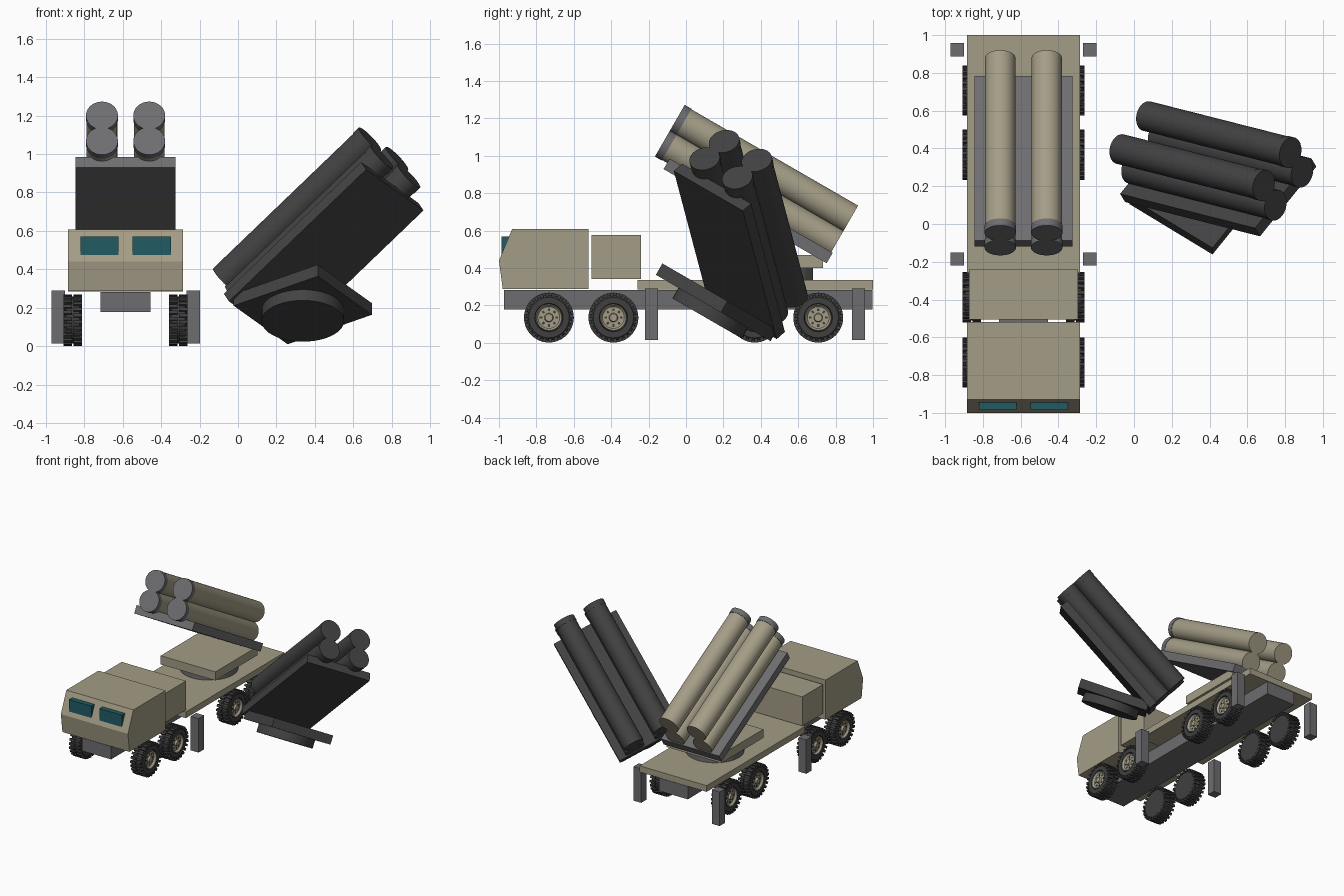
import bpy, bmesh, math
from mathutils import Matrix, Vector

if "Cube" in bpy.data.objects:
    bpy.data.objects.remove(bpy.data.objects["Cube"])


def material(name, r, g, b):
    m = bpy.data.materials.new(name)
    m.use_nodes = True
    m.diffuse_color = (r, g, b, 1)
    m.node_tree.nodes["Principled BSDF"].inputs["Base Color"].default_value = (r, g, b, 1)
    return m


TAN = material("sand paint", 0.37, 0.335, 0.24)
GREY = material("grey metal", 0.155, 0.153, 0.162)
DARK = material("charcoal", 0.055, 0.055, 0.056)
TYRE = material("tyre rubber", 0.05, 0.05, 0.05)
GLASS = material("teal glass", 0.015, 0.105, 0.125)

CX = -0.585  # truck centre line


def finish(name, bm, mats, matrix=Matrix(), smooth=False):
    bmesh.ops.recalc_face_normals(bm, faces=bm.faces)
    mesh = bpy.data.meshes.new(name)
    bm.to_mesh(mesh)
    bm.free()
    for m in mats:
        mesh.materials.append(m)
    ob = bpy.data.objects.new(name, mesh)
    bpy.context.collection.objects.link(ob)
    ob.matrix_world = matrix
    if smooth:
        bpy.ops.object.select_all(action="DESELECT")
        ob.select_set(True)
        bpy.context.view_layer.objects.active = ob
        bpy.ops.object.shade_smooth_by_angle(angle=math.radians(35))
    return ob


def add_box(bm, center, size, turn=Matrix()):
    bmesh.ops.create_cube(bm, size=1, matrix=turn @ Matrix.Translation(center) @ Matrix.Diagonal((*size, 1)))


def box(name, mat, center, size, matrix=Matrix()):
    bm = bmesh.new()
    add_box(bm, center, size)
    return finish(name, bm, [mat], matrix)


def cylinder(name, mat, start, end, radius, matrix=Matrix(), sides=40):
    a, b = Vector(start), Vector(end)
    turn = (b - a).to_track_quat("Z", "Y").to_matrix().to_4x4()
    bm = bmesh.new()
    bmesh.ops.create_cone(bm, cap_ends=True, segments=sides, radius1=radius, radius2=radius,
                          depth=(b - a).length, matrix=Matrix.Translation((a + b) / 2) @ turn)
    return finish(name, bm, [mat], matrix, smooth=True)


# Cab: side profile extruded across the width
bm = bmesh.new()
profile = [(-0.98, 0.288), (-1.0, 0.44), (-0.93, 0.608), (-0.52, 0.608), (-0.52, 0.288)]
side = bm.faces.new([bm.verts.new((CX - 0.3, y, z)) for y, z in profile])
out = bmesh.ops.extrude_face_region(bm, geom=[side])
bmesh.ops.translate(bm, vec=(0.6, 0, 0), verts=[v for v in out["geom"] if isinstance(v, bmesh.types.BMVert)])
finish("cab", bm, [TAN])

for s, label in ((1, "left"), (-1, "right")):
    box(f"windscreen_{label}", GLASS, (CX + s * 0.136, -0.963, 0.517), (0.2, 0.046, 0.105))

# Body of the truck
box("equipment_box", TAN, (CX, -0.373, 0.458), (0.575, 0.265, 0.235))
box("chassis", GREY, (CX, 0.013, 0.23), (0.26, 1.97, 0.104))
box("bed", TAN, (CX, 0.37, 0.31), (0.6, 1.26, 0.05))

# Stabiliser legs
for s, label in ((1, "left"), (-1, "right")):
    for y, end in ((-0.185, "front"), (0.922, "rear")):
        box(f"stabiliser_{end}_{label}", GREY, (CX + s * 0.351, y, 0.152), (0.07, 0.07, 0.275))


# Wheel: lathed tyre and hub, with tread lugs and dark hub holes
def wheel_mesh():
    bm = bmesh.new()
    rings = [(-0.046, 0), (-0.046, 0.108), (-0.034, 0.122), (0.034, 0.122), (0.046, 0.108), (0.046, 0.076),
             (0.032, 0.072), (0.042, 0.068), (0.03, 0.058), (0.03, 0.024), (0.046, 0.02), (0.046, 0)]
    verts = [bm.verts.new((x, 0, r)) for x, r in rings]
    edges = [bm.edges.new(pair) for pair in zip(verts, verts[1:])]
    bmesh.ops.spin(bm, geom=verts + edges, cent=(0, 0, 0), axis=(1, 0, 0), angle=math.tau, steps=36)
    bmesh.ops.remove_doubles(bm, verts=bm.verts, dist=0.0001)
    for f in bm.faces:
        reach = max(math.hypot(v.co.y, v.co.z) for v in f.verts)
        f.material_index = int(reach < 0.073 and f.calc_center_median().x > 0)
    for i in range(24):
        for s in (1, -1):
            turn = Matrix.Rotation(math.tau * (i + 0.25 * s) / 24, 4, "X")
            add_box(bm, (s * 0.026, 0, 0.122), (0.044, 0.018, 0.022), turn)
    for i in range(8):
        turn = Matrix.Rotation(math.tau * i / 8, 4, "X")
        add_box(bm, (0.031, 0, 0.042), (0.004, 0.012, 0.014), turn)
    return bm


first = finish("wheel", wheel_mesh(), [TYRE, TAN], smooth=True)
wheel_data = first.data
bpy.data.objects.remove(first)
for i, y in enumerate((-0.733, -0.388, 0.367, 0.707)):
    for s, label in ((1, "left"), (-1, "right")):
        ob = bpy.data.objects.new(f"wheel_{i + 1}_{label}", wheel_data)
        bpy.context.collection.objects.link(ob)
        ob.location = (CX + s * 0.274, y, 0.135)
        ob.rotation_euler.z = 0 if s > 0 else math.pi


# Launcher: turntable, base plate, tilted tray and four capped tubes
def launcher(prefix, place, body, metal):
    cylinder(prefix + "turntable", metal, (0, 0, -0.1), (0, 0, -0.03), 0.215, place)
    box(prefix + "base_plate", body, (0, 0, 0), (0.49, 0.535, 0.07), place)
    tilt = place @ Matrix.Translation((0, -0.133, 0.27)) @ Matrix.Rotation(math.radians(-30), 4, "X")
    box(prefix + "tray", metal, (0, 0, 0), (0.52, 1.007, 0.064), tilt)
    for x in (-0.123, 0.123):
        for z in (0.086, 0.239):
            cylinder(prefix + "tube", body, (x, -0.535, z), (x, 0.495, z), 0.08, tilt)
            cylinder(prefix + "tube_cap", metal, (x, -0.577, z), (x, -0.535, z), 0.083, tilt)


launcher("truck_", Matrix.Translation((CX, 0.465, 0.435)), TAN, GREY)

# Separate dark launcher lying tilted beside the truck
launcher("spare_", Matrix.Translation((0.337, 0.163, 0.217))
         @ Matrix.Rotation(math.radians(-30), 4, "X")
         @ Matrix.Rotation(math.radians(55), 4, "Z"), DARK, DARK)
